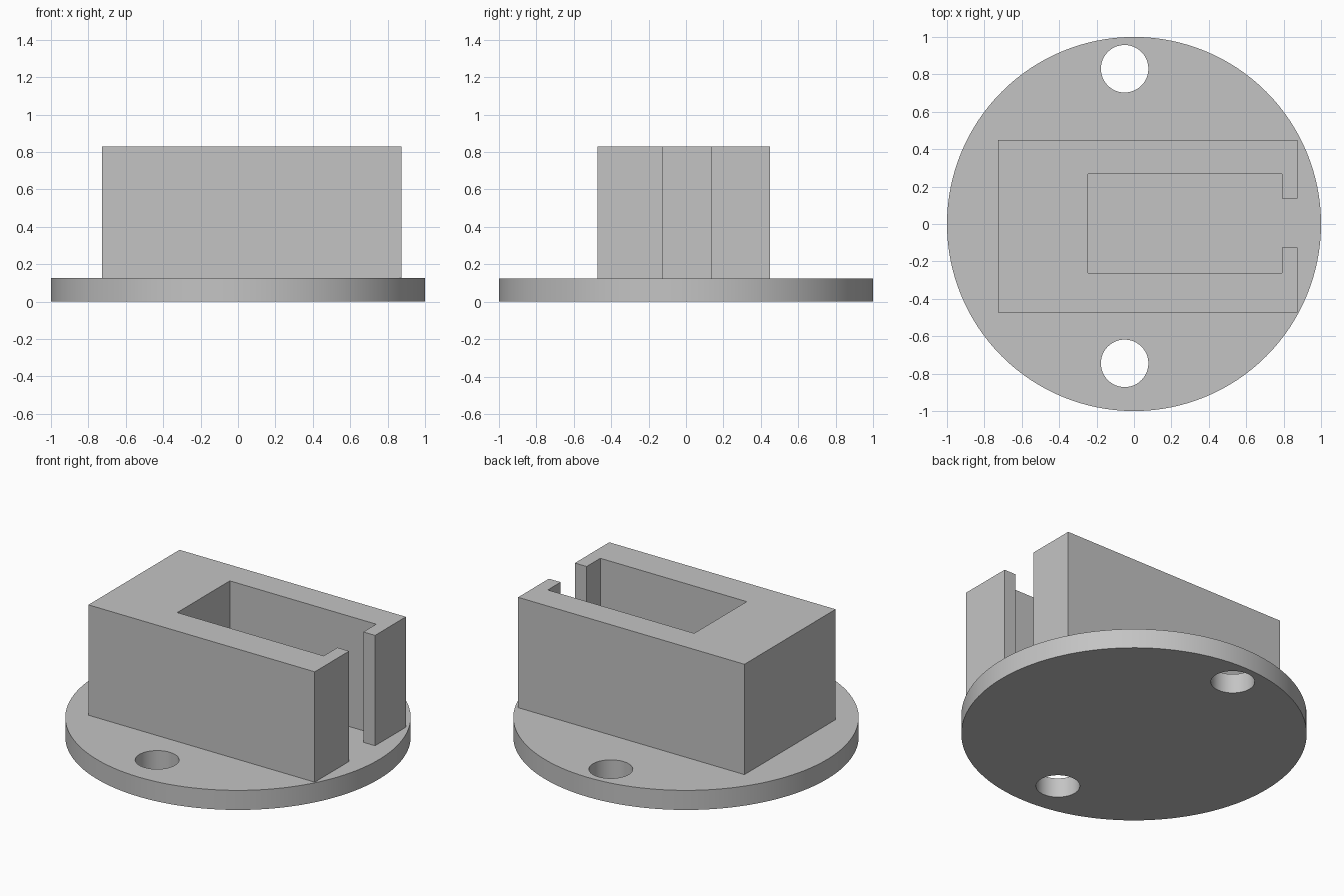
import bpy, bmesh, math

if "Cube" in bpy.data.objects:
    bpy.data.objects.remove(bpy.data.objects["Cube"])

PLATE_TOP, BLOCK_TOP = 0.125, 0.83

grey = bpy.data.materials.new("grey")
grey.diffuse_color = (0.55, 0.55, 0.55, 1)
grey.use_nodes = True
grey.node_tree.nodes["Principled BSDF"].inputs["Base Color"].default_value = grey.diffuse_color


def circle(cx, cy, r, n):
    return [(cx + r * math.cos(math.tau * i / n), cy + r * math.sin(math.tau * i / n))
            for i in range(n)]


def extruded(name, outlines, z0, z1):
    """Extrude closed outlines (first is the rim, the rest are holes) from z0 to z1."""
    curve = bpy.data.curves.new(name, 'CURVE')
    curve.dimensions = '2D'
    curve.fill_mode = 'BOTH'
    curve.extrude = (z1 - z0) / 2
    for pts in outlines:
        spline = curve.splines.new('POLY')
        spline.points.add(len(pts) - 1)
        for p, (x, y) in zip(spline.points, pts):
            p.co = (x, y, (0), 1)
        spline.use_cyclic_u = True
    obj = bpy.data.objects.new(name, curve)
    bpy.context.collection.objects.link(obj)
    bpy.ops.object.select_all(action='DESELECT')
    obj.select_set(True)
    bpy.context.view_layer.objects.active = obj
    bpy.ops.object.convert(target='MESH')
    obj = bpy.context.object

    # Weld caps to walls and set the height
    bm = bmesh.new()
    bm.from_mesh(obj.data)
    bmesh.ops.remove_doubles(bm, verts=bm.verts, dist=1e-5)
    bmesh.ops.translate(bm, verts=bm.verts, vec=(0, 0, (z0 + z1) / 2))
    bmesh.ops.recalc_face_normals(bm, faces=bm.faces)
    bm.to_mesh(obj.data)
    bm.free()
    obj.data.materials.clear()
    obj.data.materials.append(grey)
    bpy.ops.object.shade_smooth_by_angle(angle=math.radians(30))
    return obj


# Round base plate with two screw holes
extruded("base_plate",
         [circle(0, 0, 1, 128), circle(-0.05, 0.83, 0.127, 48), circle(-0.05, -0.745, 0.127, 48)],
         0, PLATE_TOP)

# Housing block: open pocket with a narrower slot through the right end
x0, x1, y0, y1 = -0.727, 0.873, -0.472, 0.448       # outer walls
px0, px1, py0, py1 = -0.245, 0.79, -0.263, 0.267    # pocket
s0, s1 = -0.125, 0.137                              # slot
extruded("housing_block",
         [[(x0, y0), (x1, y0), (x1, s0), (px1, s0), (px1, py0), (px0, py0),
           (px0, py1), (px1, py1), (px1, s1), (x1, s1), (x1, y1), (x0, y1)]],
         PLATE_TOP - 0.005, BLOCK_TOP)
